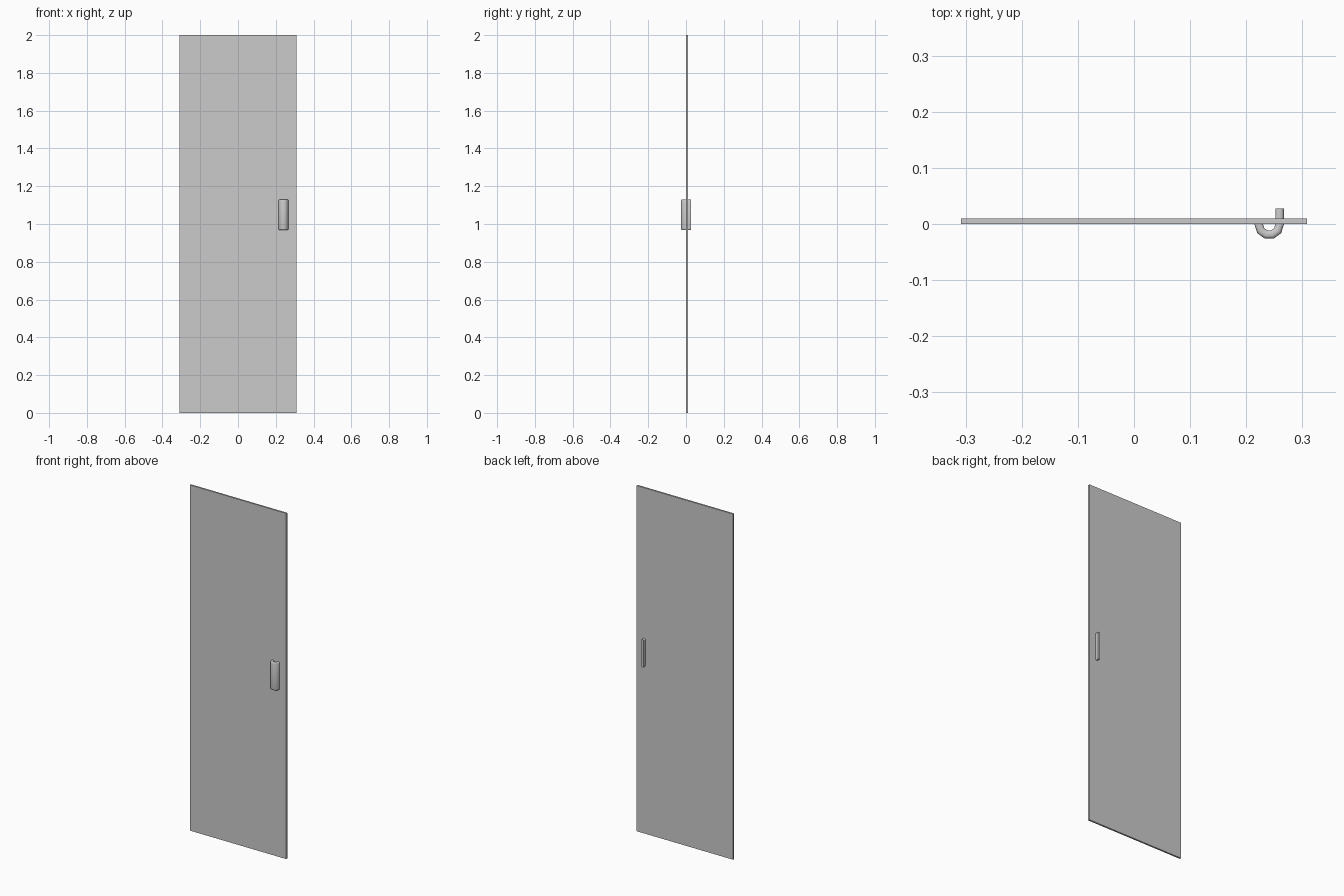
import bpy, bmesh, math
from mathutils import Vector

if "Cube" in bpy.data.objects:
    bpy.data.objects.remove(bpy.data.objects["Cube"])


def make_object(name, bm):
    bmesh.ops.recalc_face_normals(bm, faces=bm.faces)
    me = bpy.data.meshes.new(name)
    bm.to_mesh(me)
    bm.free()
    ob = bpy.data.objects.new(name, me)
    bpy.context.collection.objects.link(ob)
    return ob


# door panel
bm = bmesh.new()
bmesh.ops.create_cube(bm, size=1)
bmesh.ops.scale(bm, vec=(0.617, 0.01, 2), verts=bm.verts)
bmesh.ops.translate(bm, vec=(0, 0.005, 1), verts=bm.verts)
make_object("door_panel", bm)


# handle: tall rounded bar swept through the door and hooked round on the front
CX, CY, R = 0.241, -0.001, 0.0185
HW, HH, CORNER, Z = 0.0077, 0.081, 0.006, 1.049

# path points in plan, each with its outward direction
path = [(Vector((CX + R, 0.0275, 0)), Vector((1, 0, 0)))]
for i in range(6):
    a = math.radians(36 * i)
    out = Vector((math.cos(a), -math.sin(a), 0))
    path.append((Vector((CX, CY, 0)) + out * R, out))
path.append((Vector((CX - R, 0.004, 0)), Vector((-1, 0, 0))))

# rounded rectangle cross-section
section = []
for k, (sx, sz) in enumerate([(1, 1), (-1, 1), (-1, -1), (1, -1)]):
    for j in range(4):
        a = math.radians(90 * k + 30 * j)
        section.append((sx * (HW - CORNER) + CORNER * math.cos(a),
                        sz * (HH - CORNER) + CORNER * math.sin(a)))

bm = bmesh.new()
rings = [[bm.verts.new(p + out * u + Vector((0, 0, Z + v))) for u, v in section]
         for p, out in path]
n = len(section)
for r0, r1 in zip(rings, rings[1:]):
    for i in range(n):
        j = (i + 1) % n
        bm.faces.new((r0[i], r0[j], r1[j], r1[i]))
bm.faces.new(rings[0])
bm.faces.new(rings[-1])
handle = make_object("door_handle", bm)

bpy.context.view_layer.objects.active = handle
handle.select_set(True)
bpy.ops.object.shade_smooth_by_angle(angle=math.radians(50))
